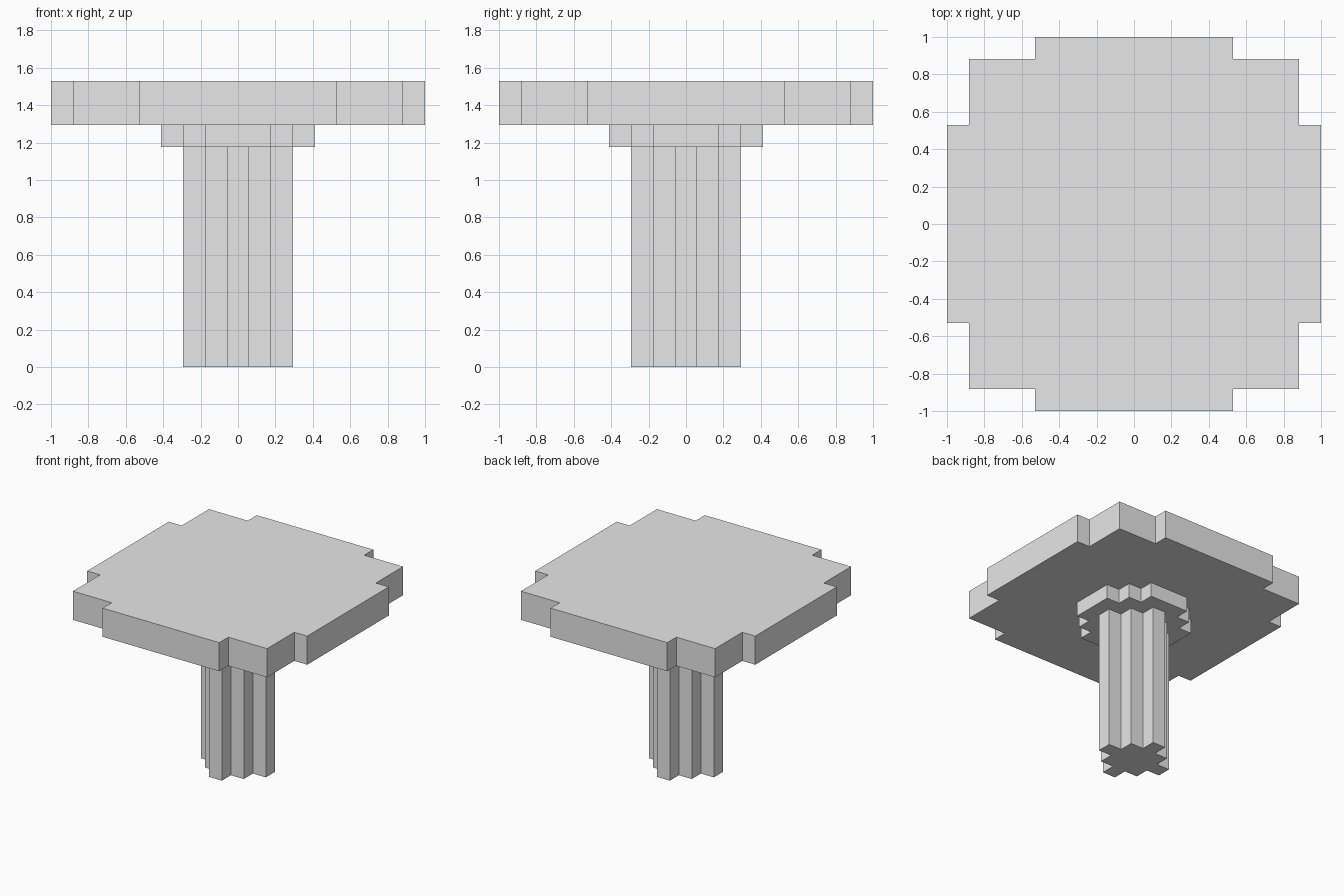
import bpy
import bmesh
from mathutils import Matrix, Vector

cube = bpy.data.objects.get("Cube")
if cube:
    bpy.data.objects.remove(cube, do_unlink=True)

U = 1 / 17  # one block unit

grey = bpy.data.materials.new("light_grey")
grey.use_nodes = True
colour = (0.8, 0.8, 0.8, 1)
grey.diffuse_color = colour
grey.node_tree.nodes["Principled BSDF"].inputs["Base Color"].default_value = colour


def stepped_prism(name, outer, middle, inner, bottom, top):
    """Prism whose round outline is made of square steps, sizes in block units."""
    corner = [(outer, inner), (middle, inner), (middle, middle),
              (inner, middle), (inner, outer)]
    bm = bmesh.new()
    verts = []
    for quarter in range(4):
        turn = Matrix(((0, -1, 0), (1, 0, 0), (0, 0, 1)))
        for x, y in corner:
            p = Vector((x, y, bottom))
            for _ in range(quarter):
                p = turn @ p
            verts.append(bm.verts.new(p * U))
    base = bm.faces.new(verts)
    ext = bmesh.ops.extrude_face_region(bm, geom=[base], use_keep_orig=True)
    moved = [g for g in ext["geom"] if isinstance(g, bmesh.types.BMVert)]
    bmesh.ops.translate(bm, verts=moved, vec=(0, 0, (top - bottom) * U))
    bmesh.ops.recalc_face_normals(bm, faces=bm.faces)
    mesh = bpy.data.meshes.new(name)
    bm.to_mesh(mesh)
    bm.free()
    mesh.materials.append(grey)
    obj = bpy.data.objects.new(name, mesh)
    bpy.context.collection.objects.link(obj)
    return obj


# Fluted column, collar under the top, and the wide table top
stepped_prism("column", 5, 3, 1, 0, 20)
stepped_prism("collar", 7, 5, 3, 20, 22)
stepped_prism("table_top", 17, 15, 9, 22, 26)
